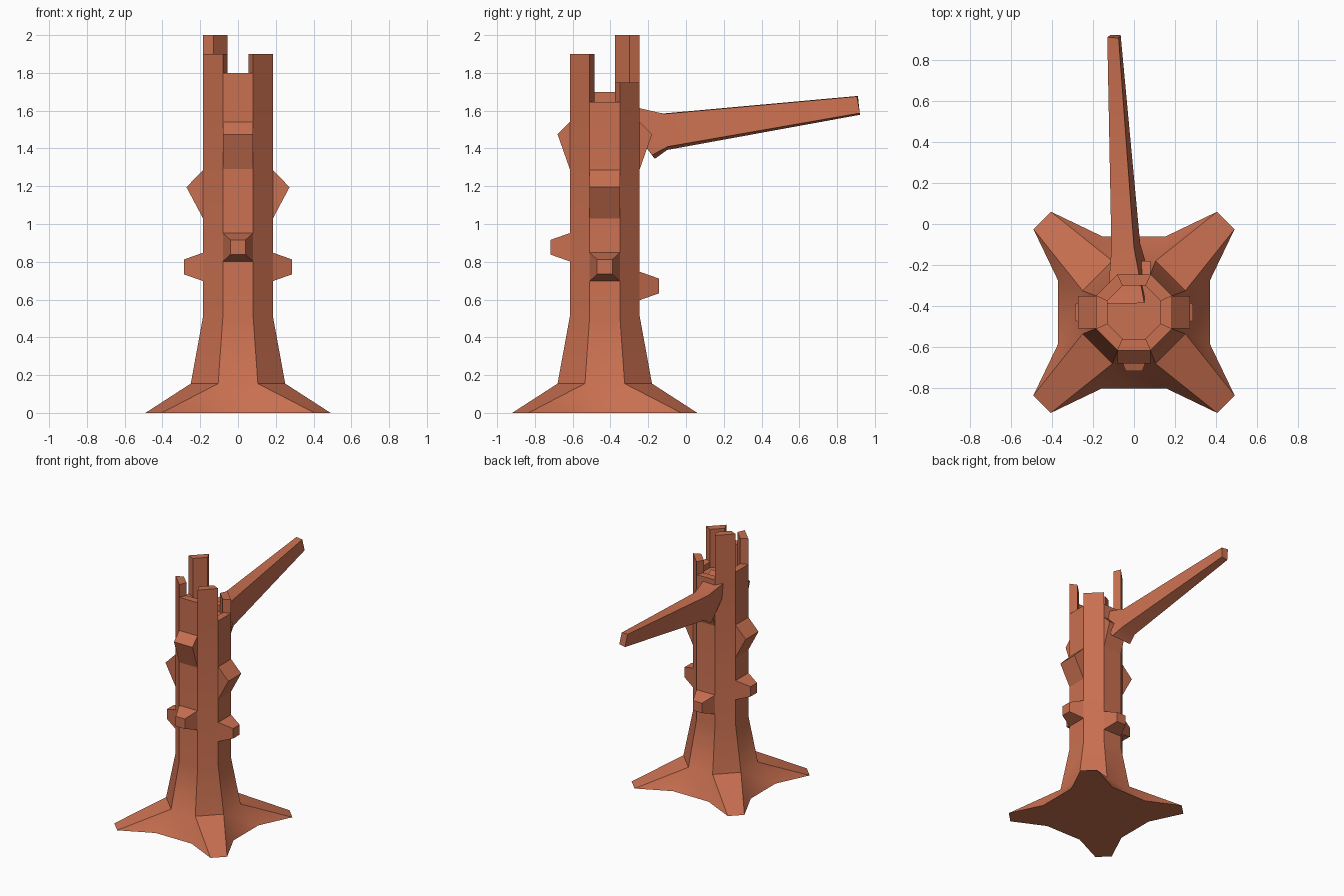
import bpy, bmesh, math
from mathutils import Matrix, Vector

if "Cube" in bpy.data.objects:
    bpy.data.objects.remove(bpy.data.objects["Cube"])

CY = -0.43          # trunk axis in y
bark = bpy.data.materials.new("bark")
bark.diffuse_color = (0.58, 0.16, 0.08, 1)
bark.use_nodes = True
bark.node_tree.nodes["Principled BSDF"].inputs["Base Color"].default_value = bark.diffuse_color


def finish(name, bm, move=(0, 0, 0)):
    bmesh.ops.remove_doubles(bm, verts=bm.verts, dist=1e-4)
    bmesh.ops.recalc_face_normals(bm, faces=bm.faces)
    bmesh.ops.translate(bm, verts=bm.verts, vec=Vector(move))
    me = bpy.data.meshes.new(name)
    bm.to_mesh(me)
    bm.free()
    me.materials.append(bark)
    ob = bpy.data.objects.new(name, me)
    bpy.context.collection.objects.link(ob)
    bpy.ops.object.select_all(action='DESELECT')
    ob.select_set(True)
    bpy.context.view_layer.objects.active = ob
    bpy.ops.object.shade_smooth_by_angle(angle=math.radians(30))
    return ob


def loft(bm, rings, caps=(True, True)):
    loops = [[bm.verts.new(p) for p in r] for r in rings]
    n = len(rings[0])
    for a, b in zip(loops, loops[1:]):
        for i in range(n):
            j = (i + 1) % n
            bm.faces.new((a[i], a[j], b[j], b[i]))
    if caps[0]:
        bm.faces.new(loops[0])
    if caps[1]:
        bm.faces.new(loops[-1])
    return loops


def octagon(r, h, z):
    """Eight corners, starting with the +x side; flat sides of half-width h."""
    pts = []
    for k in range(4):
        rot = Matrix.Rotation(k * math.pi / 2, 3, 'Z')
        pts += [rot @ Vector((r, -h, z)), rot @ Vector((r, h, z))]
    return pts


# Trunk shaft with four flared roots at the diagonals
bm = bmesh.new()
loops = loft(bm, [octagon(.25, .105, .155), octagon(.185, .08, .51),
                  octagon(.185, .08, 1.6)], caps=(False, True))
ring = loops[0]
foot = [bm.verts.new(p) for p in octagon(.37, .155, 0)]
outline = []
for k in range(4):
    rot = Matrix.Rotation(k * math.pi / 2, 3, 'Z')
    t1 = bm.verts.new(rot @ Vector((.49, .405, 0)))
    t2 = bm.verts.new(rot @ Vector((.405, .49, 0)))
    a, b, c = 2 * k, 2 * k + 1, (2 * k + 2) % 8
    bm.faces.new((ring[a], ring[b], foot[b], foot[a]))
    bm.faces.new((ring[b], foot[b], t1))
    bm.faces.new((ring[b], t1, t2, ring[c]))
    bm.faces.new((ring[c], t2, foot[c]))
    outline += [foot[a], foot[b], t1, t2]
bm.faces.new(outline)
finish("trunk_and_roots", bm, (0, CY, 0))

# Broken hollow rim: eight wall pieces of different heights
heights = [1.645, 1.75, 1.65, 2.0, 1.7, 1.9, 1.8, 1.9]
outer, inner = octagon(.185, .08, 0), octagon(.13, .055, 0)
for i, h in enumerate(heights):
    j = (i + 1) % 8
    quad = [outer[i], outer[j], inner[j], inner[i]]
    bm = bmesh.new()
    loft(bm, [[p + Vector((0, 0, z)) for p in quad] for z in (1.6, h)],
         caps=(False, True))
    finish(f"rim_piece_{i + 1}", bm, (0, CY, 0))


# Burls: tapered bumps on the flat sides (wedges when the tip has no height)
def burl(name, quarter, base, tip, reach, half):
    bm = bmesh.new()
    rings = []
    for r, w, (z0, z1) in ((.185, .08, base), (reach, half, tip)):
        rings.append([(r, -w, z0), (r, w, z0), (r, w, z1), (r, -w, z1)])
    loft(bm, rings, caps=(False, tip[0] != tip[1]))
    bmesh.ops.rotate(bm, verts=bm.verts,
                     matrix=Matrix.Rotation(quarter * math.pi / 2, 3, 'Z'))
    finish(name, bm, (0, CY, 0))


sides = ["right", "back", "left", "front"]
for q, side in enumerate(sides):
    apex = 1.195 if q % 2 == 0 else 1.475
    top, low = (1.285, 1.03) if q % 2 == 0 else (1.54, 1.29)
    burl(side + "_wedge_burl", q, (low, top), (apex, apex),
         .273 if q % 2 == 0 else .25, .08)
    mid = (.773, .672, .773, .877)[q]
    burl(side + "_knob", q, (mid - .075, mid + .075),
         (mid - .039, mid + .039), .287, .04)

# Broken branch: slanted root inside the trunk, collar, tip
bm = bmesh.new()
loft(bm, [
    [(-.13, -.39, 1.64), (.05, -.385, 1.645), (.055, -.18, 1.365), (-.10, -.165, 1.345)],
    [(-.11, -.12, 1.585), (.0, -.115, 1.583), (.03, -.095, 1.41), (-.09, -.10, 1.392)],
    [(-.13, .91, 1.678), (-.075, .905, 1.675), (-.065, .92, 1.587), (-.115, .92, 1.578)],
])
finish("branch", bm)
